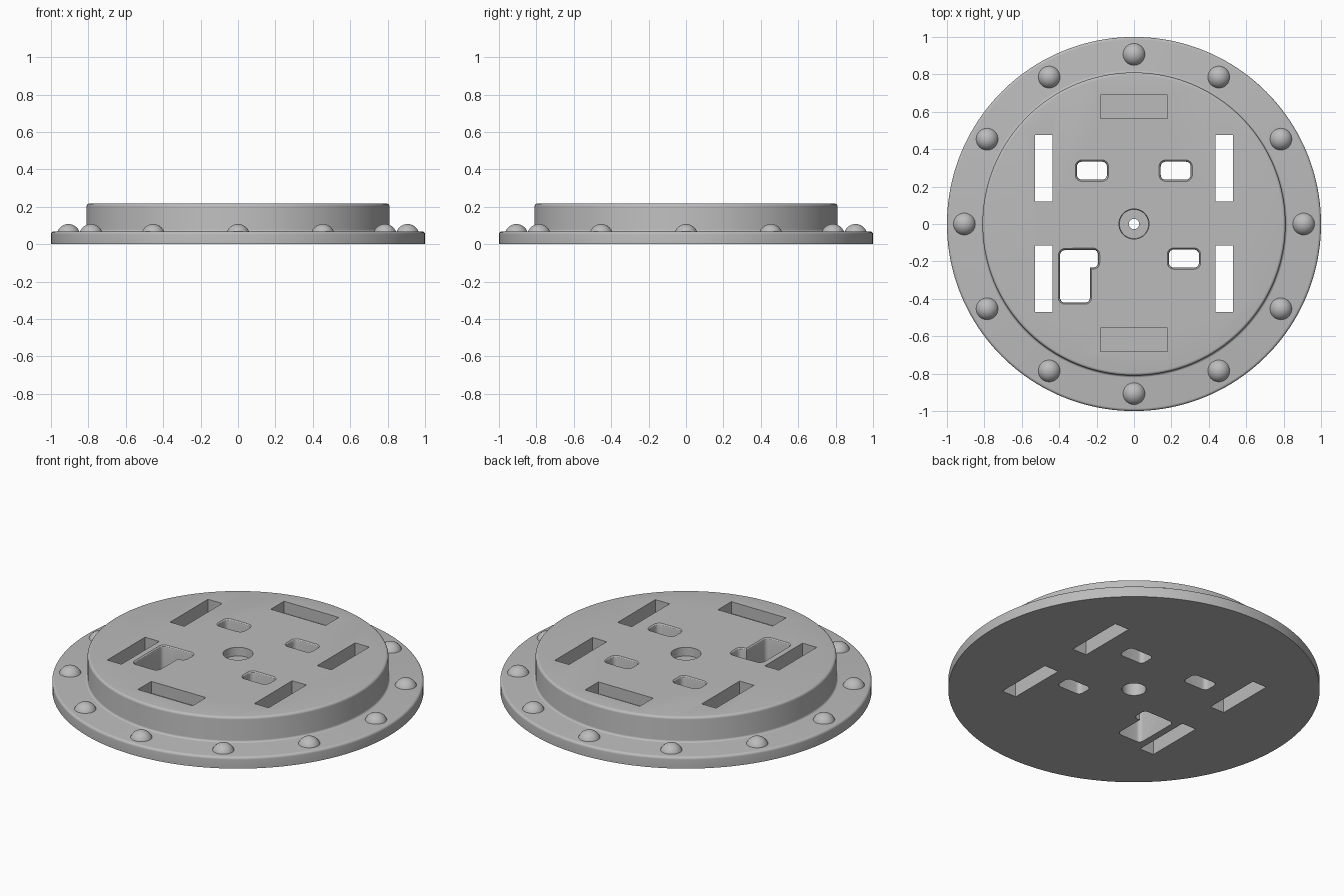
import bpy, bmesh, math

cube = bpy.data.objects.get("Cube")
if cube:
    bpy.data.objects.remove(cube)

TOP, RIM = 0.217, 0.068
grey = bpy.data.materials.new("plain grey")
grey.use_nodes = True
COLOR = (0.5, 0.5, 0.5, 1)
grey.diffuse_color = COLOR
grey.node_tree.nodes["Principled BSDF"].inputs["Base Color"].default_value = COLOR


def loft(name, rings):
    """Skin a stack of closed rings and cap both ends."""
    bm = bmesh.new()
    loops = [[bm.verts.new(p) for p in ring] for ring in rings]
    for low, high in zip(loops, loops[1:]):
        for i in range(len(low)):
            j = (i + 1) % len(low)
            bm.faces.new((low[i], low[j], high[j], high[i]))
    bm.faces.new(loops[0][::-1])
    bm.faces.new(loops[-1])
    mesh = bpy.data.meshes.new(name)
    bm.to_mesh(mesh)
    bm.free()
    mesh.materials.append(grey)
    obj = bpy.data.objects.new(name, mesh)
    bpy.context.collection.objects.link(obj)
    return obj


def lathe(name, profile, sides):
    angles = [math.tau * i / sides for i in range(sides)]
    return loft(name, [[(r * math.cos(a), r * math.sin(a), z) for a in angles]
                       for r, z in profile])


def rounded_rect(x0, x1, y0, y1, radius, z, grow=0.0):
    radius += grow
    points = []
    corners = [(x1, y1, 0), (x0, y1, 1), (x0, y0, 2), (x1, y0, 3)]
    for x, y, quarter in corners:
        sx = 1 if x == x1 else -1
        sy = 1 if y == y1 else -1
        cx, cy = x + sx * (grow - radius), y + sy * (grow - radius)
        for k in range(7):
            a = (quarter + k / 6) * math.pi / 2
            points.append((cx + radius * math.cos(a), cy + radius * math.sin(a), z))
    return points


def arc(r, z, size, start, end, n=5):
    """Quarter round for a lathe profile."""
    return [(r + size * math.cos(math.radians(start + (end - start) * k / n)),
             z + size * math.sin(math.radians(start + (end - start) * k / n)))
            for k in range(n + 1)]


# Stepped disc with softened edges
profile = [(1, 0)] + arc(0.985, RIM - 0.015, 0.015, 0, 90)
profile += arc(0.822, RIM + 0.012, 0.012, 270, 180)
profile += arc(0.795, TOP - 0.015, 0.015, 0, 90)
disc = lathe("stepped_disc", profile, 160)

cutters = []


def box_cut(name, x0, x1, y0, y1, bottom):
    rect = [(x0, y0), (x1, y0), (x1, y1), (x0, y1)]
    cutters.append(loft(name, [[(x, y, z) for x, y in rect] for z in (bottom, 0.3)]))


# Long through slots and shallow recesses
for x0, x1 in ((-0.53, -0.437), (0.437, 0.53)):
    for y0, y1 in ((-0.47, -0.115), (0.12, 0.475)):
        box_cut("slot_cutter", x0, x1, y0, y1, -0.1)
for y0, y1 in ((0.565, 0.69), (-0.683, -0.557)):
    box_cut("recess_cutter", -0.18, 0.18, y0, y1, TOP - 0.07)

# Rounded openings with a slightly flared lip
for rect in ((-0.305, -0.145, 0.237, 0.333), (0.143, 0.303, 0.237, 0.333),
             (0.187, 0.347, -0.233, -0.137), (-0.35, -0.192, -0.232, -0.138),
             (-0.395, -0.236, -0.42, -0.14)):
    levels = [(-0.1, 0), (TOP - 0.015, 0), (TOP - 0.005, 0.003), (TOP, 0.009), (0.3, 0.009)]
    cutters.append(loft("opening_cutter",
                        [rounded_rect(*rect, 0.025, z, grow) for z, grow in levels]))

# Centre: counterbore, narrow hole and wider pocket below
cutters.append(lathe("counterbore_cutter", [(0.078, TOP - 0.05), (0.085, 0.3)], 48))
cutters.append(lathe("centre_hole_cutter", [(0.028, -0.1), (0.028, 0.3)], 32))
cutters.append(lathe("under_pocket_cutter", [(0.065, -0.1), (0.065, 0.08)], 48))

bpy.context.view_layer.objects.active = disc
for cutter in cutters:
    mod = disc.modifiers.new(cutter.name, 'BOOLEAN')
    mod.operation = 'DIFFERENCE'
    mod.solver = 'EXACT'
    mod.object = cutter
    bpy.ops.object.modifier_apply(modifier=mod.name)
for cutter in cutters:
    bpy.data.objects.remove(cutter)

# Ring of domed studs
parts = [disc]
for i in range(12):
    a = math.tau * i / 12
    bpy.ops.mesh.primitive_uv_sphere_add(
        segments=32, ring_count=16, radius=0.063,
        location=(0.907 * math.cos(a), 0.907 * math.sin(a), 0.045))
    stud = bpy.context.object
    stud.name = f"domed_stud_{i + 1}"
    bm = bmesh.new()
    bm.from_mesh(stud.data)
    geom = bm.verts[:] + bm.edges[:] + bm.faces[:]
    bmesh.ops.bisect_plane(bm, geom=geom, plane_co=(0, 0, 0.01),
                           plane_no=(0, 0, 1), clear_inner=True)
    bm.to_mesh(stud.data)
    bm.free()
    stud.data.materials.append(grey)
    parts.append(stud)

# Smooth round surfaces, crisp edges
bpy.ops.object.select_all(action='DESELECT')
for part in parts:
    part.select_set(True)
bpy.context.view_layer.objects.active = disc
bpy.ops.object.shade_smooth_by_angle(angle=math.radians(30))
